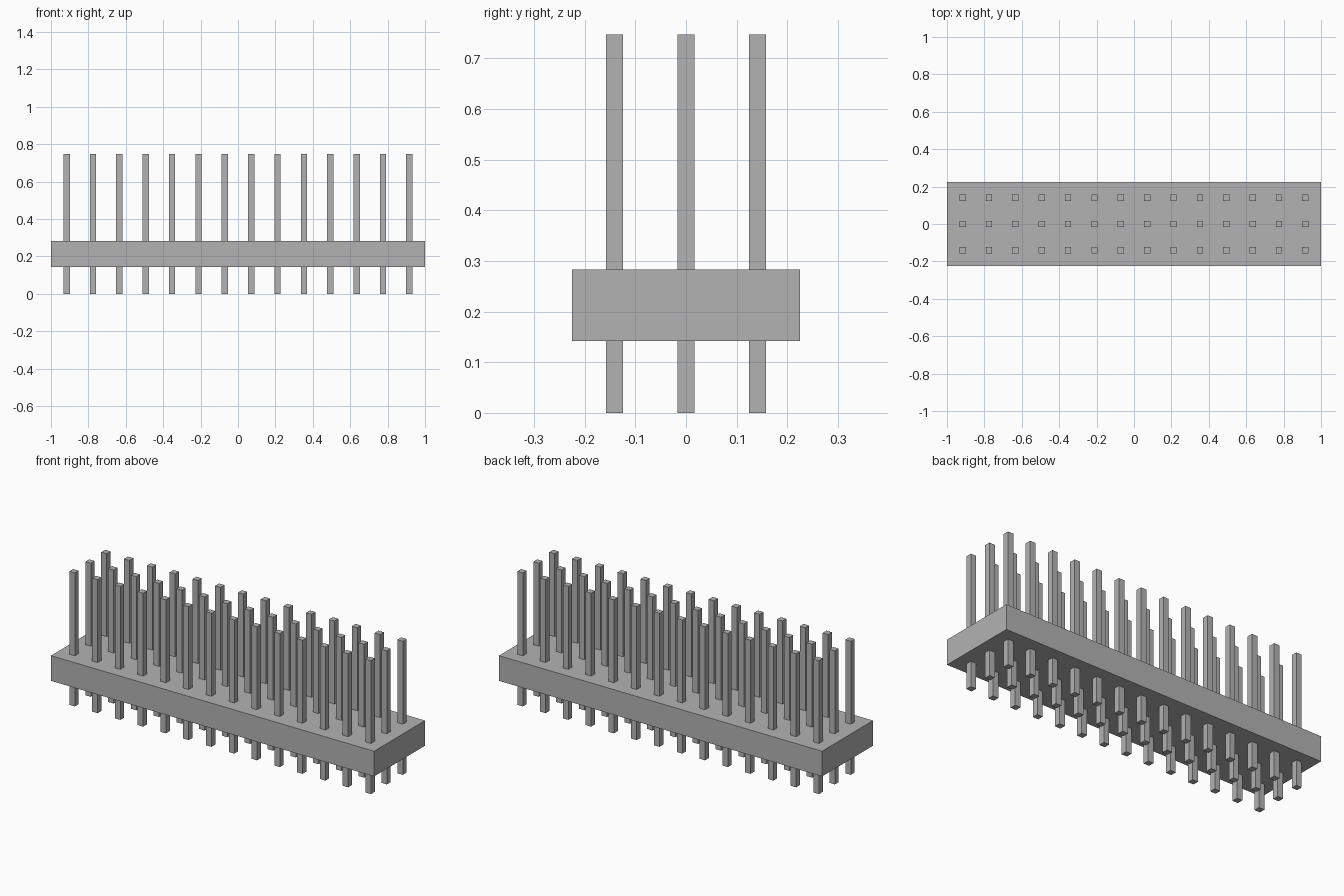
import bpy

cube = bpy.data.objects.get("Cube")
if cube:
    bpy.data.objects.remove(cube, do_unlink=True)

COLUMNS, ROWS = 14, 3
PITCH = 0.141
PIN_WIDTH = 0.034
PIN_HEIGHT = 0.747
BODY_BOTTOM, BODY_TOP = 0.142, 0.283
BODY_DEPTH = 0.45

grey = bpy.data.materials.new("plain grey")
grey.use_nodes = True
colour = (0.45, 0.45, 0.45, 1)
grey.diffuse_color = colour
grey.node_tree.nodes["Principled BSDF"].inputs["Base Color"].default_value = colour


def box(name, x, y, bottom, top, width, depth):
    bpy.ops.mesh.primitive_cube_add(size=1, location=(x, y, (bottom + top) / 2))
    obj = bpy.context.object
    obj.name = name
    obj.scale = (width, depth, top - bottom)
    bpy.ops.object.transform_apply(location=False, rotation=False, scale=True)
    obj.data.materials.append(grey)
    return obj


# Insulating block
box("housing", 0, 0, BODY_BOTTOM, BODY_TOP, 2, BODY_DEPTH)

# Grid of square pins passing through the block
for row in range(ROWS):
    for column in range(COLUMNS):
        x = (column - (COLUMNS - 1) / 2) * PITCH
        y = (row - (ROWS - 1) / 2) * PITCH
        box(f"pin_row{row + 1}_column{column + 1}", x, y, 0, PIN_HEIGHT,
            PIN_WIDTH, PIN_WIDTH)
